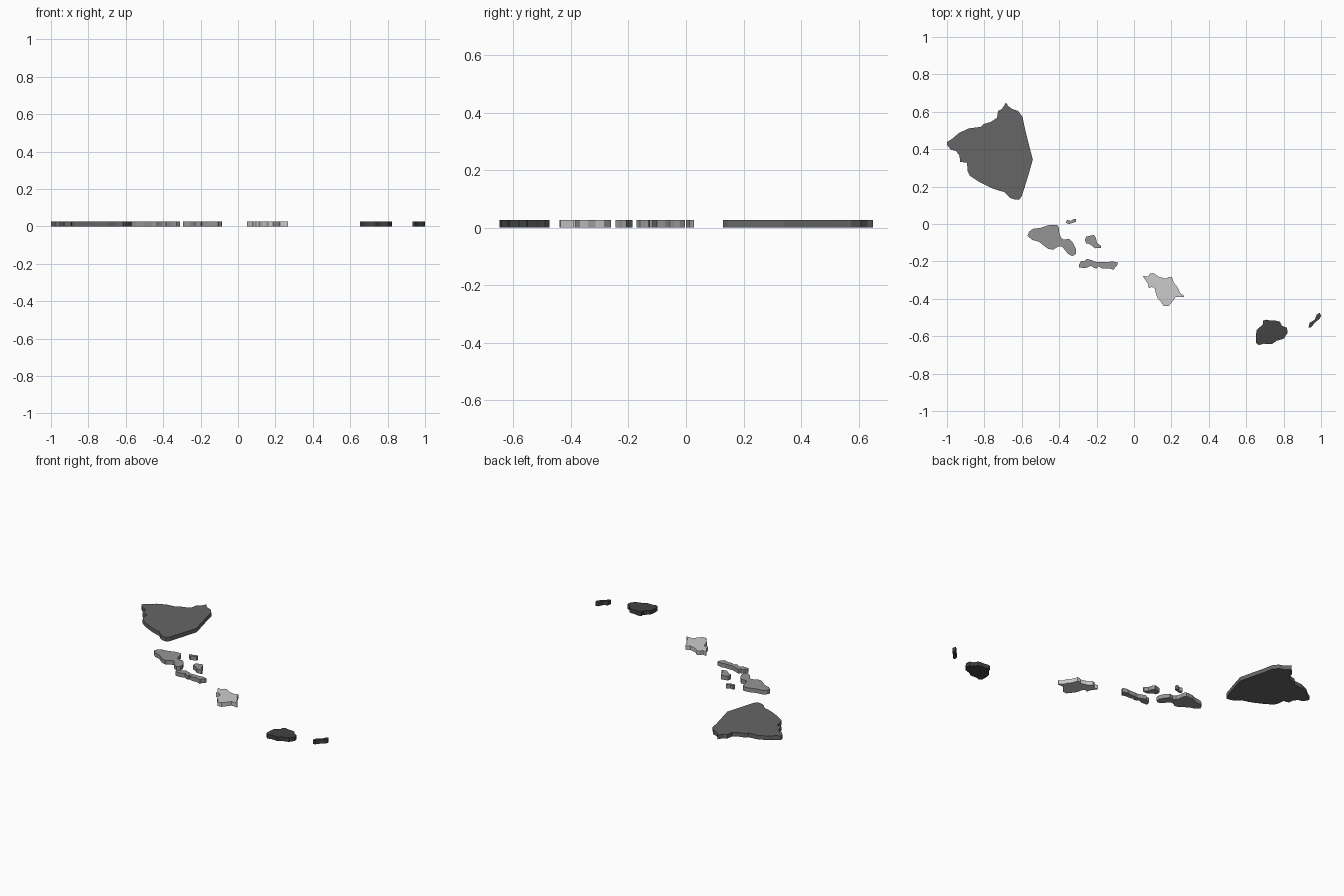
import bpy, bmesh

HEIGHT = 0.027
UNIT = 187.2               # chart units per model unit
CENTRE = (187.1, 124.2)    # chart point placed at the origin (chart y runs downwards)


def material(name, grey):
    m = bpy.data.materials.new(name)
    m.diffuse_color = (grey, grey, grey, 1)
    return m


def island(name, outline, mat):
    """Flat slab with vertical walls, extruded from a coastline."""
    bm = bmesh.new()
    verts = [bm.verts.new(((x - CENTRE[0]) / UNIT, (CENTRE[1] - y) / UNIT, 0)) for x, y in outline]
    base = bm.faces.new(verts)
    side = bmesh.ops.extrude_face_region(bm, geom=[base], use_keep_orig=True)
    bmesh.ops.translate(bm, vec=(0, 0, HEIGHT),
                        verts=[g for g in side["geom"] if isinstance(g, bmesh.types.BMVert)])
    bmesh.ops.triangulate(bm, faces=[f for f in bm.faces if len(f.verts) > 4])
    bmesh.ops.recalc_face_normals(bm, faces=bm.faces)
    me = bpy.data.meshes.new(name)
    bm.to_mesh(me)
    bm.free()
    me.materials.append(mat)
    bpy.context.collection.objects.link(bpy.data.objects.new(name, me))


dark = material("dark grey", 0.133)
mid = material("mid grey", 0.30)
light = material("light grey", 0.60)
charcoal = material("charcoal", 0.056)

# Largest island
island("big_island", [
    (59, 2.6), (61, 6), (65, 9), (71, 11), (75.5, 17), (78, 29), (85.8, 60), (80, 80),
    (74.5, 97), (72, 100), (67, 99.5), (63, 98), (57, 92), (51, 90.5), (44, 88), (32, 82),
    (23, 76), (20.5, 71), (20, 63), (13, 62), (12.5, 56), (9, 51), (4, 50), (-0.1, 45),
    (0, 42), (5, 39), (12, 33), (22, 28.5), (34, 27), (37, 24), (44, 22), (50, 18),
    (51, 11), (55, 9)], dark)

# Middle group of four islands
island("two_lobed_island", [
    (80.5, 136), (82, 132), (86, 129), (94, 128), (101, 125.5), (105, 125), (110, 125),
    (112, 128), (112, 132), (114, 138), (117, 140), (122, 139), (126, 143), (129, 149),
    (129, 154), (125.5, 156.5), (121, 154), (117, 149), (115, 146.5), (111, 147),
    (106, 150), (101, 149), (97, 146), (92, 142), (85, 140)], mid)
island("tiny_island", [
    (119, 123), (120, 120), (124, 121), (127, 119), (129, 119), (129, 122), (126, 123),
    (122, 124.3)], mid)
island("small_round_island", [
    (138, 240 - 100), (139, 137), (143, 136), (147, 135), (149, 138), (150, 143), (154, 146),
    (154, 148), (148, 148.5), (145, 146), (142, 144), (139, 143.5)], mid)
island("long_island", [
    (132, 165), (134, 161.5), (138, 161), (140, 159), (145, 160.5), (150, 162.5),
    (155, 162), (161, 162.5), (165, 161.5), (171, 163), (170, 166), (168, 167.5),
    (167, 170), (162, 168.5), (155, 168.5), (151, 166.5), (150, 169), (147, 168),
    (144, 166), (139, 168.2), (132, 167.8)], mid)

# Pale island
island("pale_island", [
    (196, 176), (201, 177), (203, 174), (206, 173), (212, 177), (219, 179), (222, 177),
    (225, 177), (227, 183), (231, 188), (233, 193), (237, 196), (237, 197.3), (229, 197),
    (227, 200), (222, 206), (217, 206.5), (214, 202), (211, 199), (209, 194), (208, 189),
    (205, 187), (202, 188.5), (201, 184), (197, 178)], light)

# Darkest pair
island("round_island", [
    (309, 236), (310, 230), (316, 225), (316, 221), (320, 220), (324, 221), (329, 221),
    (333, 222), (335, 226), (340, 228), (341, 233), (337, 239), (330, 241), (325, 244.5),
    (317, 244), (312, 245.4), (309, 243)], charcoal)
island("sliver_island", [
    (362, 227), (363, 223), (368, 220), (370, 215), (373, 213), (374.3, 216), (373, 219),
    (368, 223), (364.5, 227.5), (362, 228)], charcoal)
